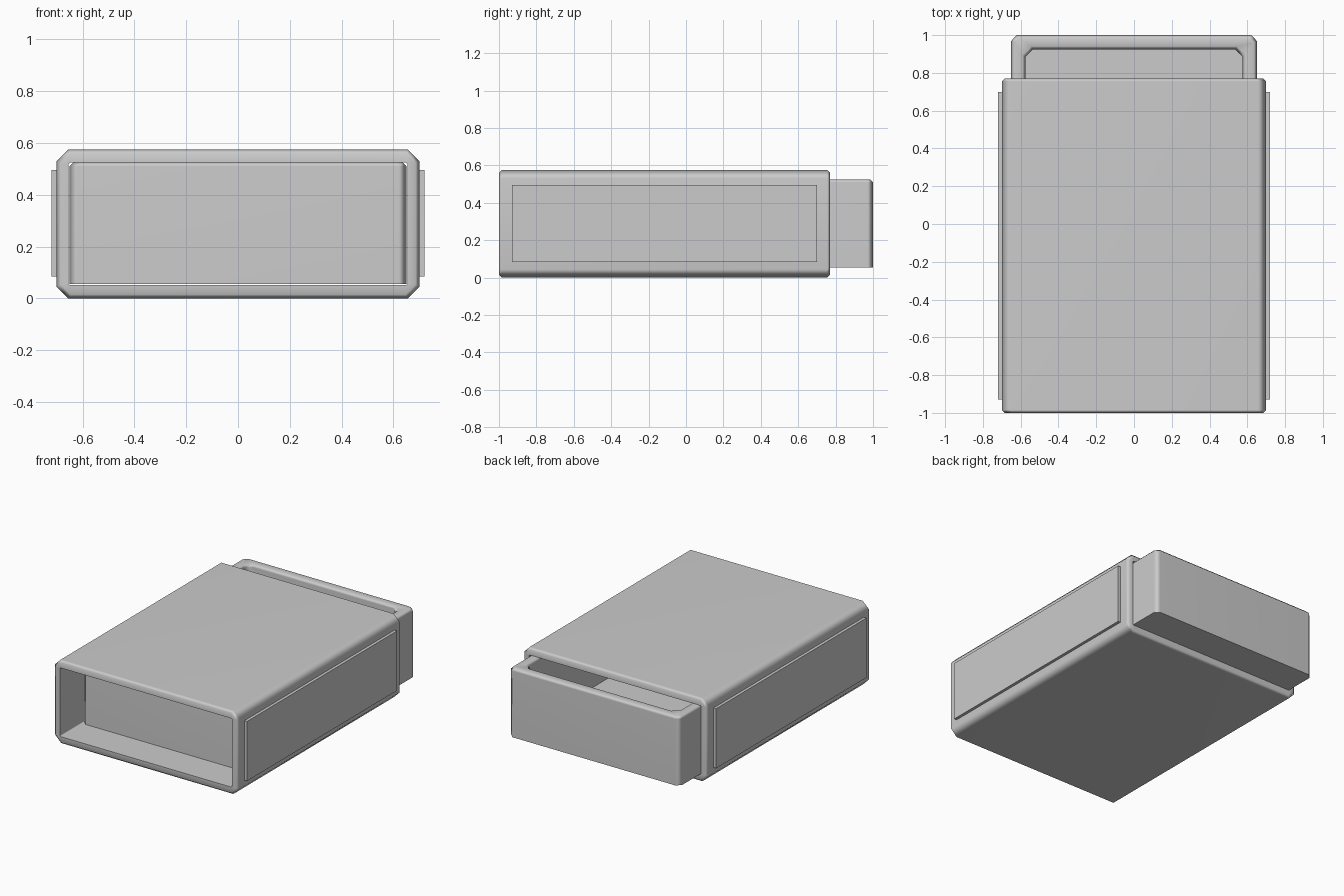
import bpy, bmesh, math

if "Cube" in bpy.data.objects:
    bpy.data.objects.remove(bpy.data.objects["Cube"])


def octagon(w, h, c, cy=0.0):
    """Rectangle of half sizes w, h with corners cut by c, centred on (0, cy)."""
    return [(x, y + cy) for x, y in (
        (w - c, -h), (w, -h + c), (w, h - c), (w - c, h),
        (-w + c, h), (-w, h - c), (-w, -h + c), (-w + c, -h))]


def loft(name, rings, closed=False):
    """Skin successive 3D rings; either join last to first or cap both ends."""
    bm = bmesh.new()
    loops = [[bm.verts.new(p) for p in r] for r in rings]
    pairs = list(zip(loops, loops[1:]))
    if closed:
        pairs.append((loops[-1], loops[0]))
    else:
        bm.faces.new(loops[0])
        bm.faces.new(loops[-1])
    for a, b in pairs:
        n = len(a)
        for i in range(n):
            j = (i + 1) % n
            bm.faces.new((a[i], a[j], b[j], b[i]))
    bmesh.ops.recalc_face_normals(bm, faces=bm.faces)
    me = bpy.data.meshes.new(name)
    bm.to_mesh(me)
    bm.free()
    ob = bpy.data.objects.new(name, me)
    bpy.context.collection.objects.link(ob)
    bpy.ops.object.select_all(action='DESELECT')
    ob.select_set(True)
    bpy.context.view_layer.objects.active = ob
    bpy.ops.object.shade_smooth_by_angle(angle=math.radians(50))
    wn = ob.modifiers.new("Weighted normals", 'WEIGHTED_NORMAL')
    wn.keep_sharp = True
    return ob


# Outer sleeve: open tube along y with softened end rims
Y0, Y1, B = -1.0, 0.77, 0.015
MID = 0.2875


def sleeve_ring(y, w, h, c):
    return [(x, y, z) for x, z in octagon(w, h, c, MID)]


W, H, C = 0.70, 0.2875, 0.045
IW, IH = 0.655, 0.236
loft("sleeve", [
    sleeve_ring(Y0, W - B, H - B, C - 0.006),
    sleeve_ring(Y0 + B, W, H, C),
    sleeve_ring(Y1 - B, W, H, C),
    sleeve_ring(Y1, W - B, H - B, C - 0.006),
    sleeve_ring(Y1, IW, IH, 0.006),
    sleeve_ring(Y0, IW, IH, 0.006)], closed=True)


# Sliding tray: open-topped box with cut vertical corners
def tray_ring(z, w, h, c):
    return [(x, y, z) for x, y in octagon(w, h, c, 0.115)]


loft("tray", [
    tray_ring(0.055, 0.65, 0.885, 0.03),
    tray_ring(0.51, 0.65, 0.885, 0.03),
    tray_ring(0.525, 0.635, 0.87, 0.025),
    tray_ring(0.525, 0.59, 0.825, 0.045),
    tray_ring(0.51, 0.575, 0.81, 0.04),
    tray_ring(0.10, 0.575, 0.81, 0.04)])

# Striking strips on both sides
for side, label in ((-1, "left"), (1, "right")):
    bpy.ops.mesh.primitive_cube_add(size=1, location=(side * 0.705, -0.115, 0.29))
    strip = bpy.context.object
    strip.name = "striking_strip_" + label
    strip.scale = (0.03, 1.63, 0.41)
    bpy.ops.object.transform_apply(location=False, rotation=False, scale=True)
